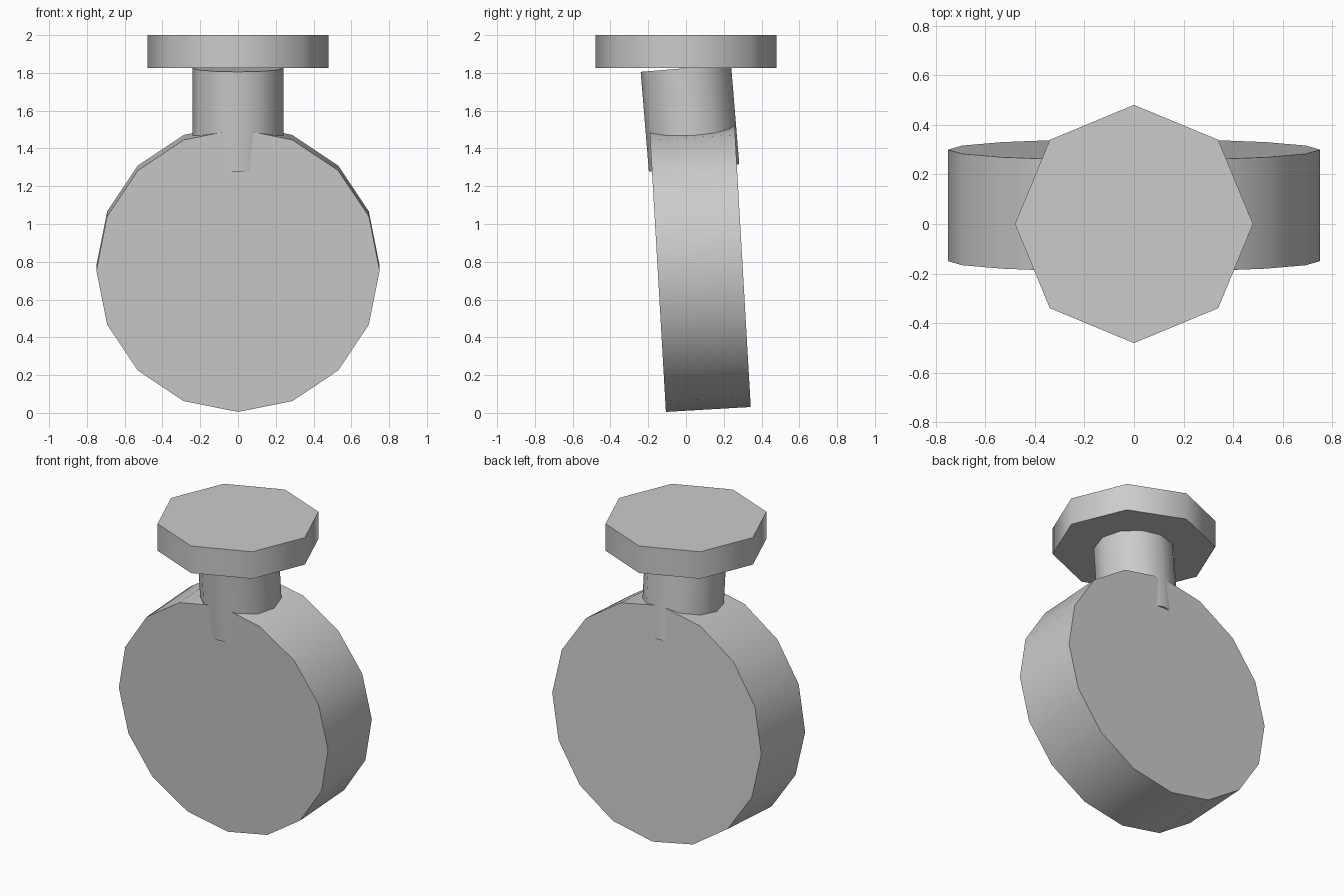
import bpy
from math import radians

cube = bpy.data.objects.get("Cube")
if cube:
    bpy.data.objects.remove(cube, do_unlink=True)

# One plain grey for the whole model
grey = bpy.data.materials.new("plain grey")
grey.use_nodes = True
colour = (0.6, 0.6, 0.6, 1)
grey.diffuse_color = colour
grey.node_tree.nodes["Principled BSDF"].inputs["Base Color"].default_value = colour


def drum(name, sides, radius, depth, centre, pitch=0):
    """Cylinder pitched about x, with a smooth rim and flat caps."""
    bpy.ops.mesh.primitive_cylinder_add(
        vertices=sides, radius=radius, depth=depth,
        location=centre, rotation=(radians(pitch), 0, 0))
    part = bpy.context.object
    part.name = name
    part.data.materials.append(grey)
    bpy.ops.object.shade_smooth_by_angle(angle=radians(50))
    return part


# Upright round body, leaning slightly forward
drum("body", 16, 0.75, 0.45, (0, 0.075, 0.767), 90 + 3.3)
# Neck, leaning a little more and sunk into the body
drum("neck", 12, 0.24, 0.53, (0, 0.021, 1.561), 4.7)
# Level eight-sided cap
drum("cap", 8, 0.48, 0.175, (0, 0, 1.9125))
